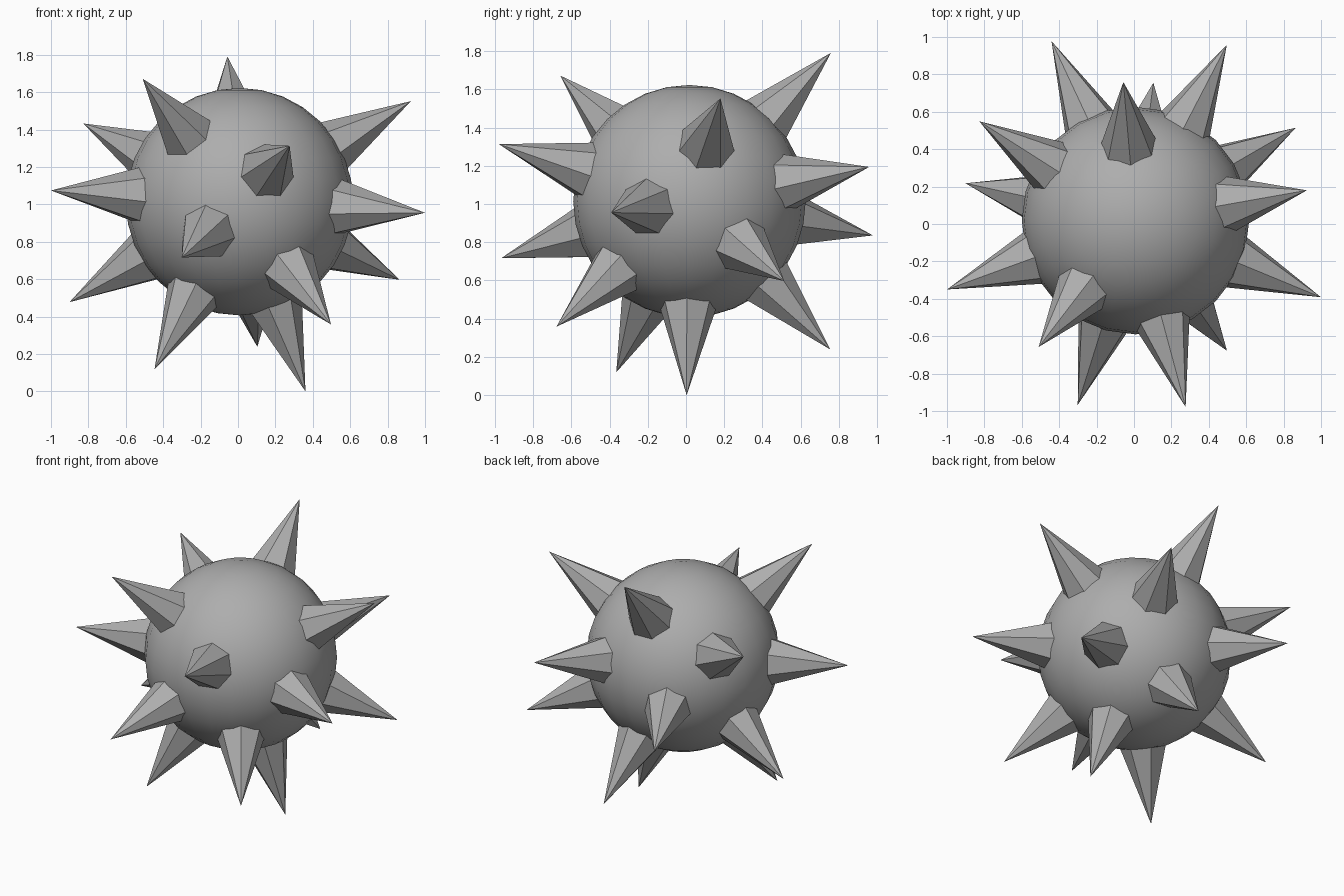
import bpy, math
from mathutils import Vector

if "Cube" in bpy.data.objects:
    bpy.data.objects.remove(bpy.data.objects["Cube"])

CENTRE = Vector((0.008, 0.018, 1.015))
TIP, BASE, BALL = 1.0745, 0.55, 0.608   # distances from the centre
GOLDEN = math.pi * (3 - math.sqrt(5))

metal = bpy.data.materials.new("grey_metal")
metal.diffuse_color = (0.42, 0.42, 0.42, 1)
metal.use_nodes = True
metal.node_tree.nodes["Principled BSDF"].inputs["Base Color"].default_value = metal.diffuse_color

# smooth round body
bpy.ops.mesh.primitive_uv_sphere_add(segments=24, ring_count=16, radius=BALL, location=CENTRE)
ball = bpy.context.object
ball.name = "ball"
ball.data.materials.append(metal)
bpy.ops.object.shade_smooth()

# seven-sided spikes on a golden-angle spiral, top two places left empty
for i in range(2, 18):
    z = 1 - (i + 0.5) / 9
    r = math.sqrt(1 - z * z)
    a = math.pi + i * GOLDEN
    d = Vector((r * math.cos(a), r * math.sin(a), z))
    bpy.ops.mesh.primitive_cone_add(vertices=7, radius1=0.16, radius2=0, depth=TIP - BASE,
                                    location=CENTRE + d * (TIP + BASE) / 2,
                                    rotation=d.to_track_quat('Z', 'Y').to_euler())
    spike = bpy.context.object
    spike.name = f"spike_{i - 1}"
    spike.data.materials.append(metal)
